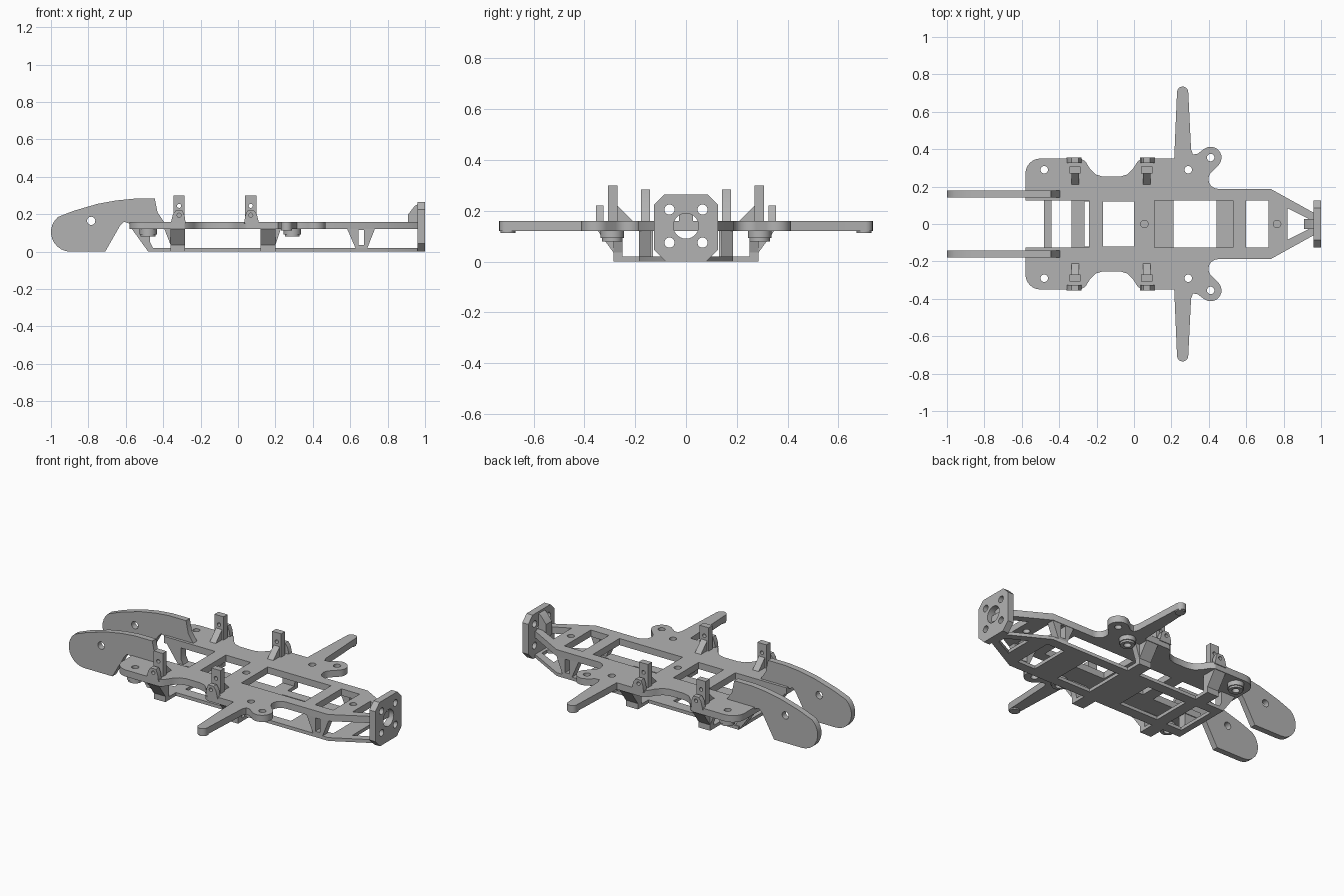
import bpy, bmesh
from math import cos, sin, radians

cube = bpy.data.objects.get("Cube")
if cube:
    bpy.data.objects.remove(cube)

grey = bpy.data.materials.new("matte grey")
grey.use_nodes = True
COLOUR = (0.45, 0.45, 0.45, 1)
grey.diffuse_color = COLOUR
grey.node_tree.nodes["Principled BSDF"].inputs["Base Color"].default_value = COLOUR

AXES = {"xy": lambda u, v, w: (u, v, w),
        "xz": lambda u, v, w: (u, w, v),
        "yz": lambda u, v, w: (w, u, v)}


def arc(cx, cy, r, a0, a1, n=8):
    steps = [radians(a0 + (a1 - a0) * i / n) for i in range(n + 1)]
    return [(cx + r * cos(a), cy + r * sin(a)) for a in steps]


def hole(cx, cy, r=0.02):
    return arc(cx, cy, r, 0, 345, 23)


def rect(u0, u1, v0, v1):
    return [(u0, v0), (u1, v0), (u1, v1), (u0, v1)]


def mirrored(half):
    return half + [(u, -v) for u, v in reversed(half)]


def prism(name, plane, outline, lo, hi, holes=()):
    """Extrude a flat profile with holes between two depths."""
    curve = bpy.data.curves.new(name, "CURVE")
    curve.dimensions = "2D"
    curve.fill_mode = "BOTH"
    curve.extrude = abs(hi - lo) / 2
    for loop in [outline, *holes]:
        spline = curve.splines.new("POLY")
        spline.points.add(len(loop) - 1)
        for point, (u, v) in zip(spline.points, loop):
            point.co = (u, v, 0, 1)
        spline.use_cyclic_u = True
    temp = bpy.data.objects.new(name, curve)
    bpy.context.scene.collection.objects.link(temp)
    bpy.context.view_layer.update()
    mesh = bpy.data.meshes.new_from_object(
        temp.evaluated_get(bpy.context.evaluated_depsgraph_get()))
    bpy.data.objects.remove(temp)
    bm = bmesh.new()
    bm.from_mesh(mesh)
    for vert in bm.verts:
        u, v, w = vert.co
        vert.co = AXES[plane](u, v, w + (lo + hi) / 2)
    bmesh.ops.remove_doubles(bm, verts=bm.verts, dist=0.0001)
    bmesh.ops.recalc_face_normals(bm, faces=bm.faces)
    for face in bm.faces:
        face.smooth = False
    bm.to_mesh(mesh)
    bm.free()
    mesh.materials.clear()
    mesh.materials.append(grey)
    obj = bpy.data.objects.new(name, mesh)
    bpy.context.scene.collection.objects.link(obj)
    return obj


# Upper deck with arms, ears and windows
nose_window = mirrored([(0.82, 0.085), (0.94, 0.025)])
deck = ([(-0.24, 0.125), (-0.58, 0.125)] + arc(-0.5, 0.27, 0.08, 180, 90)
        + [(-0.285, 0.35), (-0.26, 0.335), (-0.235, 0.295), (-0.205, 0.265), (-0.165, 0.253),
           (-0.075, 0.253), (-0.035, 0.265), (-0.005, 0.295), (0.02, 0.335), (0.045, 0.35),
           (0.215, 0.35)]
        + arc(0.26, 0.705, 0.03, 175, 5)
        + [(0.305, 0.40), (0.315, 0.372), (0.34, 0.375)]
        + arc(0.41, 0.355, 0.058, 125, -45, 12)
        + arc(0.45, 0.24, 0.052, 135, 270) + [(0.73, 0.188), (0.97, 0.055)])
holes = [rect(-0.165, 0, -0.12, 0.12), rect(0.11, 0.53, -0.125, 0.125),
         rect(0.6, 0.72, -0.125, 0.125), nose_window, hole(0.055, 0), hole(0.765, 0)]
for s in (1, -1):
    holes += [hole(-0.48, 0.29 * s), hole(0.29, 0.29 * s), hole(0.41, 0.355 * s)]
prism("upper_deck", "xy", mirrored(deck), 0.12, 0.16, holes)

# Lower deck
prism("lower_deck", "xy", mirrored([(-0.48, 0.185), (0.73, 0.185), (0.97, 0.055)]), 0, 0.02,
      [rect(-0.44, -0.335, -0.125, 0.125), rect(-0.265, 0, -0.12, 0.12),
       rect(0.21, 0.44, -0.125, 0.125), rect(0.6, 0.72, -0.125, 0.125), nose_window])

# Head plate with bolt holes and its rib
prism("head_plate", "yz",
      mirrored([(0, 0)])[:1] + [(0.08, 0), (0.125, 0.045), (0.125, 0.225), (0.085, 0.265),
                                (-0.085, 0.265), (-0.125, 0.225), (-0.125, 0.045), (-0.08, 0)],
      0.96, 1.0, [hole(0, 0.14, 0.05)] + [hole(u, v) for u in (-0.065, 0.065)
                                          for v in (0.075, 0.205)])
prism("head_rib", "xz", [(0.91, 0.12), (0.965, 0.12), (0.965, 0.255), (0.945, 0.245), (0.91, 0.2)],
      -0.028, 0.028)

# Tail fin profile
fin = (arc(-0.895, 0.105, 0.105, 270, 130, 10)
       + [(-0.88, 0.218), (-0.75, 0.256), (-0.65, 0.274), (-0.56, 0.283), (-0.445, 0.283),
          (-0.43, 0.21), (-0.39, 0.15), (-0.58, 0.15), (-0.61, 0.16), (-0.63, 0.14), (-0.71, 0)])

for s, side in ((1, "left"), (-1, "right")):
    prism(f"{side}_tail_fin", "xz", fin, 0.142 * s, 0.178 * s, [hole(-0.785, 0.165, 0.022)])

    # Sloped tail struts and forward truss between the decks
    prism(f"{side}_tail_strut", "xz", [(-0.57, 0.125), (-0.48, 0), (-0.445, 0), (-0.47, 0.05),
                                       (-0.47, 0.125)], 0.13 * s, 0.18 * s)
    prism(f"{side}_front_truss", "xz", [(0.58, 0.13), (0.63, 0.015), (0.69, 0.015), (0.735, 0.13)],
          0.14 * s, 0.185 * s, [rect(0.643, 0.673, 0.035, 0.115)])

    # Side struts: foot, outward slope and flared top
    for label, x0, x1, flare in (("rear", -0.36, -0.283, -0.035), ("front", 0.12, 0.2, 0.03)):
        prism(f"{side}_{label}_strut", "yz",
              [(0.15 * s, 0), (0.285 * s, 0), (0.285 * s, 0.035), (0.35 * s, 0.125),
               (0.25 * s, 0.125), (0.25 * s, 0.02), (0.15 * s, 0.02)], x0, x1)
        edge = x0 if flare < 0 else x1
        prism(f"{side}_{label}_strut_flare", "xz",
              [(edge, 0.035), (edge, 0.125), (edge + flare, 0.125)], 0.25 * s, 0.285 * s)

    # Hinge brackets: tall lug, short lug and gusset
    for label, cx, m in (("rear", -0.315, 1), ("front", 0.068, -1)):
        tall = [(-0.03, 0.15), (0.03, 0.15), (0.03, 0.3), (-0.03, 0.3)]
        short = [(-0.045, 0.15), (0.035, 0.15), (0.03, 0.19), (0.018, 0.22), (-0.018, 0.22),
                 (-0.033, 0.2)]
        prism(f"{side}_{label}_tall_lug", "xz", [(cx + m * u, v) for u, v in tall],
              0.27 * s, 0.307 * s, [hole(cx, 0.245, 0.011)])
        prism(f"{side}_{label}_short_lug", "xz", [(cx + m * u, v) for u, v in short],
              0.325 * s, 0.355 * s, [hole(cx, 0.195, 0.011)])
        prism(f"{side}_{label}_gusset", "yz",
              [(0.205 * s, 0.155), (0.275 * s, 0.155), (0.275 * s, 0.225)], cx - 0.02, cx + 0.02)

    # Screw bosses and arm tip pads beneath the upper deck
    for label, x in (("rear", -0.48), ("front", 0.29)):
        prism(f"{side}_{label}_boss", "xy", hole(x, 0.29 * s, 0.046), 0.092, 0.122,
              [hole(x, 0.29 * s, 0.021)])
        prism(f"{side}_{label}_boss_rim", "xy", hole(x, 0.29 * s, 0.04), 0.08, 0.092,
              [hole(x, 0.29 * s, 0.021)])
    prism(f"{side}_arm_pad", "xy", hole(0.26, 0.7 * s, 0.029), 0.113, 0.121)

# Smooth the round edges, keep the corners sharp
for obj in bpy.context.scene.objects:
    obj.select_set(obj.type == "MESH")
bpy.context.view_layer.objects.active = bpy.data.objects["upper_deck"]
bpy.ops.object.shade_smooth_by_angle(angle=radians(30))
